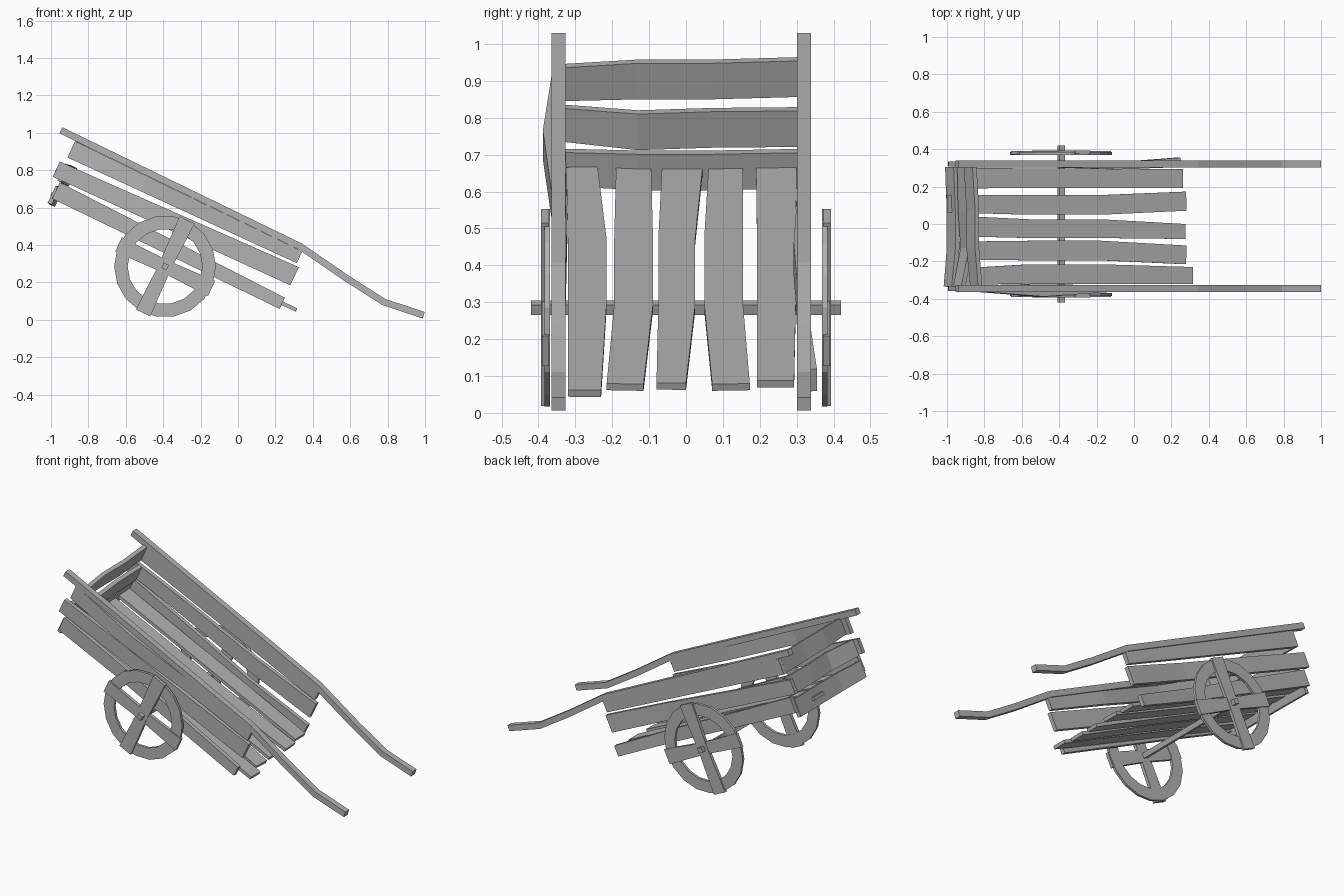
import bpy, bmesh, math
from mathutils import Vector

if "Cube" in bpy.data.objects:
    bpy.data.objects.remove(bpy.data.objects["Cube"])

wood = bpy.data.materials.new("grey_wood")
wood.use_nodes = True
grey = (0.45, 0.45, 0.45, 1)
wood.diffuse_color = grey
wood.node_tree.nodes["Principled BSDF"].inputs["Base Color"].default_value = grey

# Tilted frame of the cart bed: along its length, across it, and up from it
TILT = math.radians(25.3)
LONG = Vector((math.cos(TILT), 0, -math.sin(TILT)))
ACROSS = Vector((0, 1, 0))
UP = Vector((math.sin(TILT), 0, math.cos(TILT)))


def bed(s, y, h):
    return Vector((0, 0, 0.2)) + LONG * s + ACROSS * y + UP * h


def finish(bm, name):
    bmesh.ops.recalc_face_normals(bm, faces=bm.faces)
    mesh = bpy.data.meshes.new(name)
    bm.to_mesh(mesh)
    bm.free()
    mesh.materials.append(wood)
    obj = bpy.data.objects.new(name, mesh)
    bpy.context.collection.objects.link(obj)
    return obj


def board(name, points, axis, along, other):
    """Sweep a rectangle: size 'along' the fixed axis, size 'other' square to it."""
    n = len(points)
    along = along if isinstance(along, list) else [along] * n
    other = other if isinstance(other, list) else [other] * n
    bm = bmesh.new()
    rings = []
    for i, p in enumerate(points):
        tangent = Vector()
        if i > 0:
            tangent += (p - points[i - 1]).normalized()
        if i < n - 1:
            tangent += (points[i + 1] - p).normalized()
        a = axis * along[i] / 2
        b = tangent.cross(axis).normalized() * other[i] / 2
        rings.append([bm.verts.new(p + q) for q in (a + b, a - b, -a - b, b - a)])
    for r, t in zip(rings, rings[1:]):
        for k in range(4):
            bm.faces.new((r[k], r[(k + 1) % 4], t[(k + 1) % 4], t[k]))
    bm.faces.new(rings[0])
    bm.faces.new(rings[-1])
    return finish(bm, name)


# Rails that bend down into handles
RAIL = [(-0.947, 1.013), (0.333, 0.392), (0.58, 0.222), (0.78, 0.095), (0.993, 0.024)]
for side, y in (("right", -0.345), ("left", 0.32)):
    board(side + "_rail_handle", [Vector((x, y, z)) for x, z in RAIL], ACROSS, 0.038, 0.036)

# Side boards: start, end, height at each end, width at each end
SIDE = {"top": (-1.109, 0.24, 0.262, 0.262, 0.096, 0.07),
        "middle": (-1.137, 0.259, 0.132, 0.159, 0.089, 0.107),
        "lower": (-1.09, 0.261, 0.028, 0.0, 0.096, 0.066)}
# Sideways warp of each board at four stations
WARP = {("right", "top"): (0, -0.03, 0, 0),
        ("right", "middle"): (0, 0.008, 0, 0),
        ("right", "lower"): (0, 0.01, 0.005, 0),
        ("left", "top"): (0, 0, 0, 0),
        ("left", "middle"): (0, 0, -0.015, 0),
        ("left", "lower"): (0, 0, -0.008, 0.022)}
for side, y in (("right", -0.345), ("left", 0.32)):
    for level, (s0, s1, h0, h1, w0, w1) in SIDE.items():
        pts, widths = [], []
        for t, warp in zip((0, 0.32, 0.68, 1), WARP[side, level]):
            pts.append(bed(s0 + (s1 - s0) * t, y + warp, h0 + (h1 - h0) * t))
            widths.append(w0 + (w1 - w0) * t)
        board(f"{side}_{level}_side_board", pts, UP, widths, 0.026)

# Floor slats: start, end, then centre and width at top, middle and bottom
SLATS = [(-1.07, 0.345, (-0.282, -0.268, -0.275), (0.085, 0.105, 0.09)),
         (-1.07, 0.305, (-0.142, -0.142, -0.165), (0.095, 0.105, 0.1)),
         (-1.07, 0.3, (-0.01, -0.025, -0.04), (0.11, 0.1, 0.08)),
         (-1.105, 0.305, (0.108, 0.102, 0.122), (0.092, 0.105, 0.102)),
         (-1.07, 0.285, (0.245, 0.245, 0.243), (0.11, 0.105, 0.1))]
for i, (s0, s1, mid, width) in enumerate(SLATS):
    stations = (s0, -0.62, -0.2, s1)
    centres = (mid[0], mid[1], mid[1], mid[2])
    board(f"floor_slat_{i + 1}", [bed(s, y, 0) for s, y in zip(stations, centres)],
          UP, 0.02, [width[0], width[1], width[1], width[2]])

# Tailboards closing the raised end
TAIL = {"lower": (0.0, (-0.02, 0.0, 0.0, -0.01)),
        "middle": (0.13, (-0.025, 0.02, 0.005, 0.0)),
        "top": (0.268, (0.01, -0.01, -0.01, -0.025))}
for level, (h, warp) in TAIL.items():
    ys = (-0.335, -0.13, 0.07, 0.305)
    board(level + "_tailboard", [bed(-1.07 + d, y, h) for y, d in zip(ys, warp)],
          UP, [0.1, 0.108, 0.108, 0.108], 0.024)

# Axle
HUB = Vector((-0.39, 0, 0.285))
board("axle", [HUB + ACROSS * -0.42, HUB + ACROSS * 0.42], UP, 0.03, 0.03)


# Wheels: a faceted rim with two crossed planks
def rim(name, y0, y1):
    bm = bmesh.new()
    corners = [bm.verts.new(HUB + Vector((r, y, 0)))
               for r, y in ((0.2, y0), (0.272, y0), (0.272, y1), (0.2, y1))]
    edges = [bm.edges.new((corners[k], corners[(k + 1) % 4])) for k in range(4)]
    bmesh.ops.spin(bm, geom=corners + edges, cent=HUB, axis=ACROSS,
                   angle=math.tau, steps=18, use_merge=True)
    bmesh.ops.remove_doubles(bm, verts=bm.verts, dist=0.0005)
    return finish(bm, name)


for side, sign in (("right", -1), ("left", 1)):
    rim(side + "_wheel_rim", sign * 0.368, sign * 0.384)
    for label, way, y in (("long", LONG, 0.381), ("upright", UP, 0.383)):
        c = HUB + ACROSS * sign * y
        board(f"{side}_wheel_{label}_spoke", [c - way * 0.275, c, c + way * 0.275],
              ACROSS, 0.02, [0.085, 0.07, 0.09])
